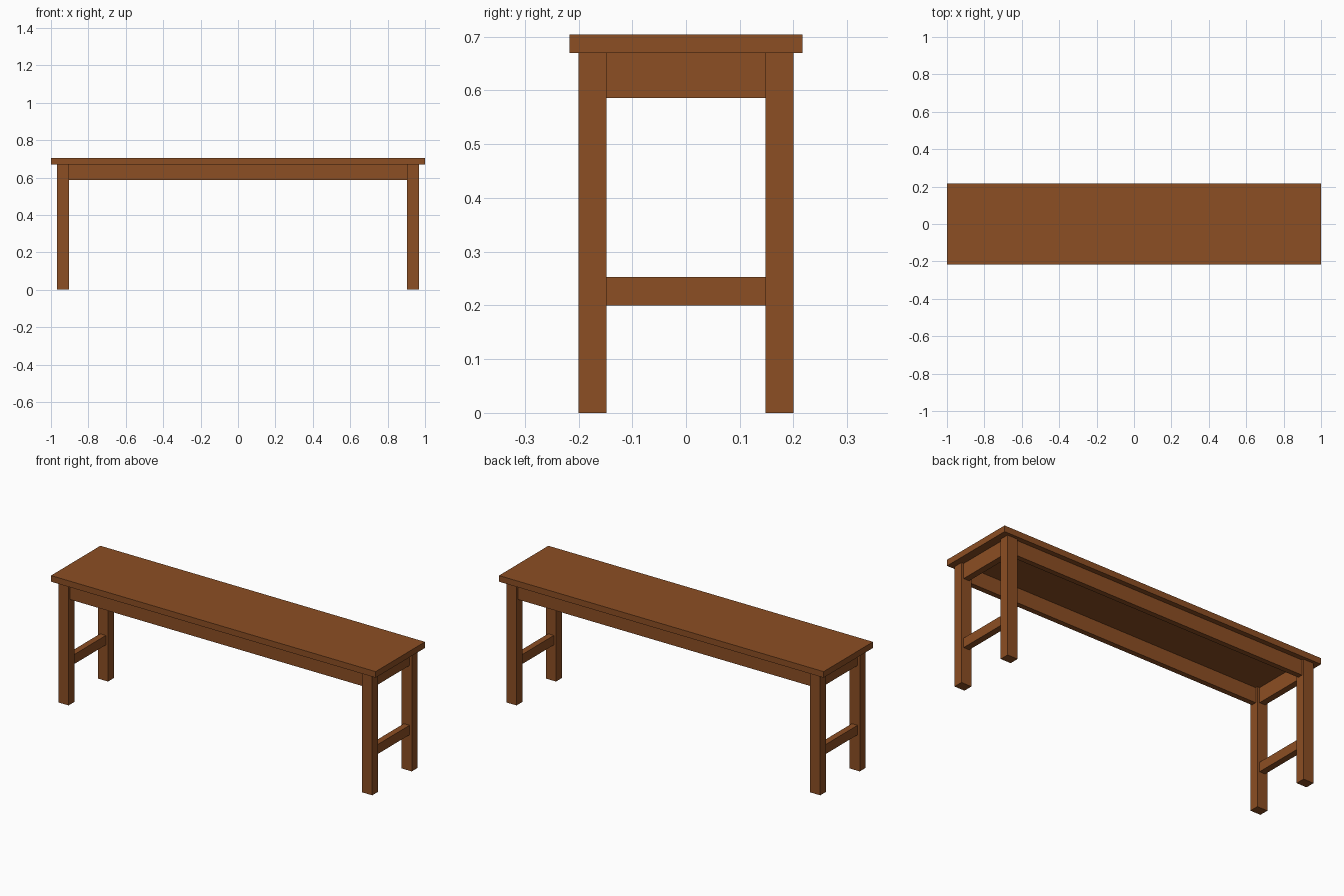
import bpy

if "Cube" in bpy.data.objects:
    bpy.data.objects.remove(bpy.data.objects["Cube"])

wood = bpy.data.materials.new("brown wood")
wood.diffuse_color = (0.262, 0.077, 0.017, 1)
wood.use_nodes = True
wood.node_tree.nodes["Principled BSDF"].inputs["Base Color"].default_value = wood.diffuse_color


def box(name, x, y, z):
    """Box spanning the given (min, max) ranges."""
    bpy.ops.mesh.primitive_cube_add(size=1, location=[sum(r) / 2 for r in (x, y, z)])
    ob = bpy.context.object
    ob.name = name
    ob.scale = [r[1] - r[0] for r in (x, y, z)]
    bpy.ops.object.transform_apply(location=False, rotation=False, scale=True)
    ob.data.materials.append(wood)
    return ob


def span(sign, inner, outer):
    return tuple(sorted((sign * inner, sign * outer)))


# Seat plank
box("seat", (-1, 1), (-0.217, 0.217), (0.67, 0.704))

for sx, side in ((-1, "left"), (1, "right")):
    # Corner legs
    for sy, end in ((-1, "front"), (1, "back")):
        box(f"{end}_{side}_leg", span(sx, 0.904, 0.967), span(sy, 0.148, 0.2), (0, 0.67))
    # Short apron and low stretcher between each pair of legs
    box(f"{side}_apron", span(sx, 0.918, 0.953), (-0.148, 0.148), (0.586, 0.67))
    box(f"{side}_stretcher", span(sx, 0.918, 0.953), (-0.148, 0.148), (0.2, 0.253))

# Long aprons under the seat
for sy, end in ((-1, "front"), (1, "back")):
    box(f"{end}_apron", (-0.904, 0.904), span(sy, 0.16, 0.189), (0.586, 0.67))
